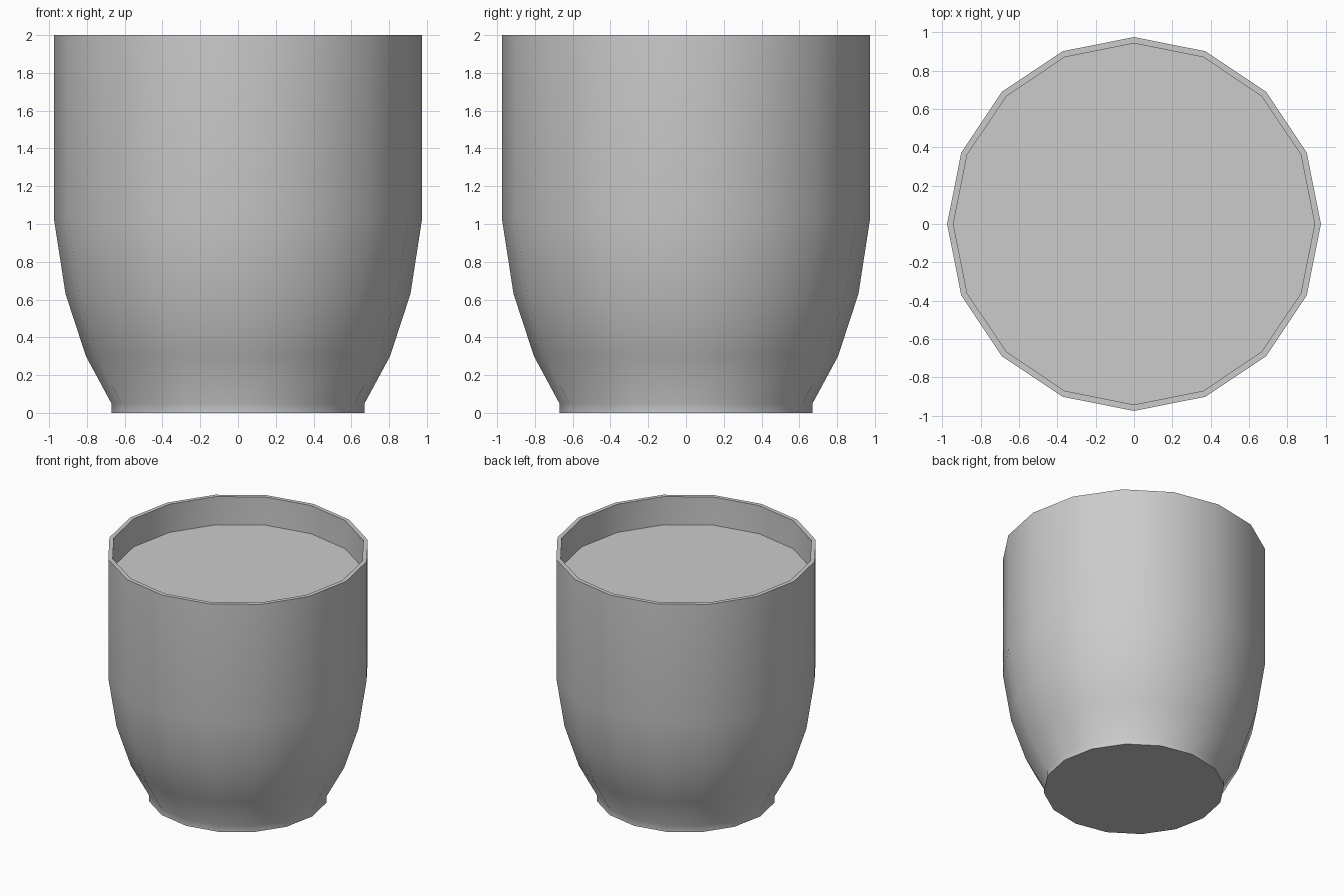
import bpy, bmesh
from math import cos, sin, tau, radians

if "Cube" in bpy.data.objects:
    bpy.data.objects.remove(bpy.data.objects["Cube"])

SIDES = 16


def lathe(name, profile, cap_start=True, cap_end=True):
    """Revolve an (r, z) profile around z with 16 sides."""
    bm = bmesh.new()
    rings = [[bm.verts.new((r * cos(tau * i / SIDES), r * sin(tau * i / SIDES), z))
              for i in range(SIDES)] for r, z in profile]
    for a, b in zip(rings, rings[1:]):
        for i in range(SIDES):
            j = (i + 1) % SIDES
            bm.faces.new((a[i], a[j], b[j], b[i]))
    if cap_start:
        bm.faces.new(rings[0][::-1])
    if cap_end:
        bm.faces.new(rings[-1])
    mesh = bpy.data.meshes.new(name)
    bm.to_mesh(mesh)
    bm.free()
    obj = bpy.data.objects.new(name, mesh)
    bpy.context.collection.objects.link(obj)
    bpy.ops.object.select_all(action='DESELECT')
    obj.select_set(True)
    bpy.context.view_layer.objects.active = obj
    bpy.ops.object.shade_smooth_by_angle(angle=radians(40))
    return obj


# Cup: outer wall up from the foot, over the rim, down the inner wall to the floor
outer = [(0.67, 0), (0.67, 0.05), (0.805, 0.30), (0.913, 0.63), (0.975, 1.03), (0.975, 2.0)]
inner = [(0.942, 2.0), (0.942, 1.03), (0.88, 0.64), (0.775, 0.32), (0.64, 0.07)]
lathe("cup", outer + inner)

# Drink surface filling the cup below the rim
lathe("drink_surface", [(0.942, 1.77)], cap_start=False)
